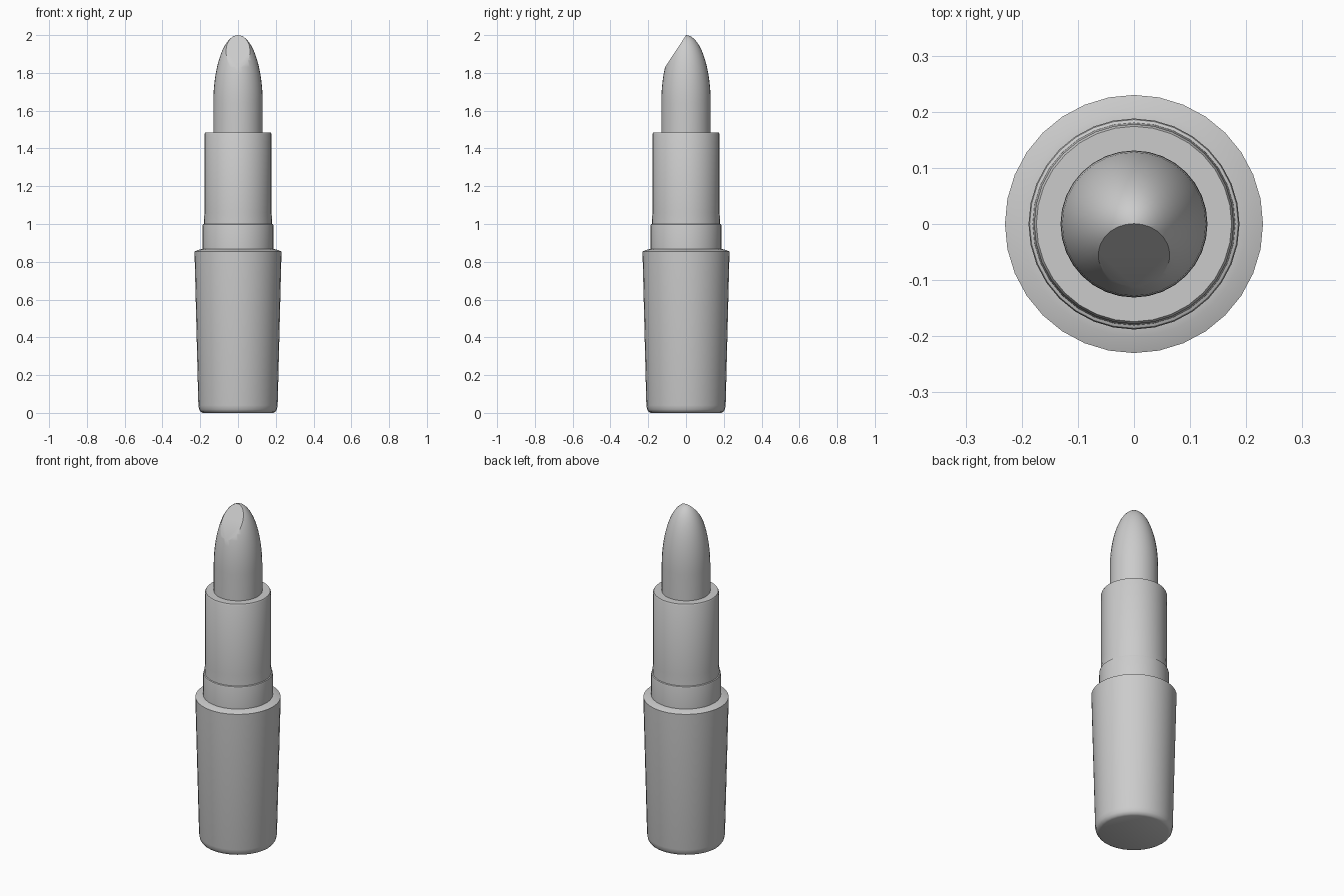
import bpy
import bmesh
import math

cube = bpy.data.objects.get("Cube")
if cube:
    bpy.data.objects.remove(cube, do_unlink=True)

SEGMENTS = 32

grey = bpy.data.materials.new("plain grey")
grey.use_nodes = True
grey.diffuse_color = (0.6, 0.6, 0.6, 1)
grey.node_tree.nodes["Principled BSDF"].inputs["Base Color"].default_value = (0.6, 0.6, 0.6, 1)


def lathe(name, profile, cut=None):
    """Spin a (radius, height) profile round z, optionally sliced by a plane."""
    bm = bmesh.new()
    verts = [bm.verts.new((r, 0, z)) for r, z in profile]
    edges = [bm.edges.new(pair) for pair in zip(verts, verts[1:])]
    bmesh.ops.spin(bm, geom=verts + edges, axis=(0, 0, 1), cent=(0, 0, 0),
                   angle=math.tau, steps=SEGMENTS, use_duplicate=False)
    bmesh.ops.remove_doubles(bm, verts=bm.verts, dist=0.0001)
    if cut:
        point, normal = cut
        bmesh.ops.bisect_plane(bm, geom=bm.verts[:] + bm.edges[:] + bm.faces[:],
                               plane_co=point, plane_no=normal, clear_outer=True)
    # Close open ends with flat caps
    bmesh.ops.holes_fill(bm, edges=[e for e in bm.edges if e.is_boundary], sides=0)
    bmesh.ops.recalc_face_normals(bm, faces=bm.faces)
    mesh = bpy.data.meshes.new(name)
    bm.to_mesh(mesh)
    bm.free()
    mesh.materials.append(grey)
    obj = bpy.data.objects.new(name, mesh)
    bpy.context.collection.objects.link(obj)
    bpy.ops.object.select_all(action="DESELECT")
    obj.select_set(True)
    bpy.context.view_layer.objects.active = obj
    bpy.ops.object.shade_smooth_by_angle(angle=math.radians(35))
    return obj


# Tapered base with rounded foot and slightly raised shoulder
lathe("base", [(0.185, 0), (0.197, 0.005), (0.206, 0.018), (0.21, 0.04),
               (0.229, 0.8), (0.23, 0.855), (0.2, 0.866), (0.18, 0.868)])

# Collar with a softened upper edge
lathe("collar", [(0.188, 0.85), (0.188, 0.99), (0.186, 0.998), (0.178, 1.002)])

# Inner tube with a bevelled rim
lathe("tube", [(0.181, 0.99), (0.178, 1.06), (0.178, 1.476),
               (0.174, 1.484), (0.13, 1.484)])

# Domed stick with a slanted flat slice at the front
dome = [(0.131 * math.cos(a), 1.64 + 0.36 * math.sin(a))
        for a in (i * math.pi / 28 for i in range(15))]
lathe("stick", [(0.131, 1.47)] + dome,
      cut=((0, 0, 1.999), (0, -0.19, 0.125)))
